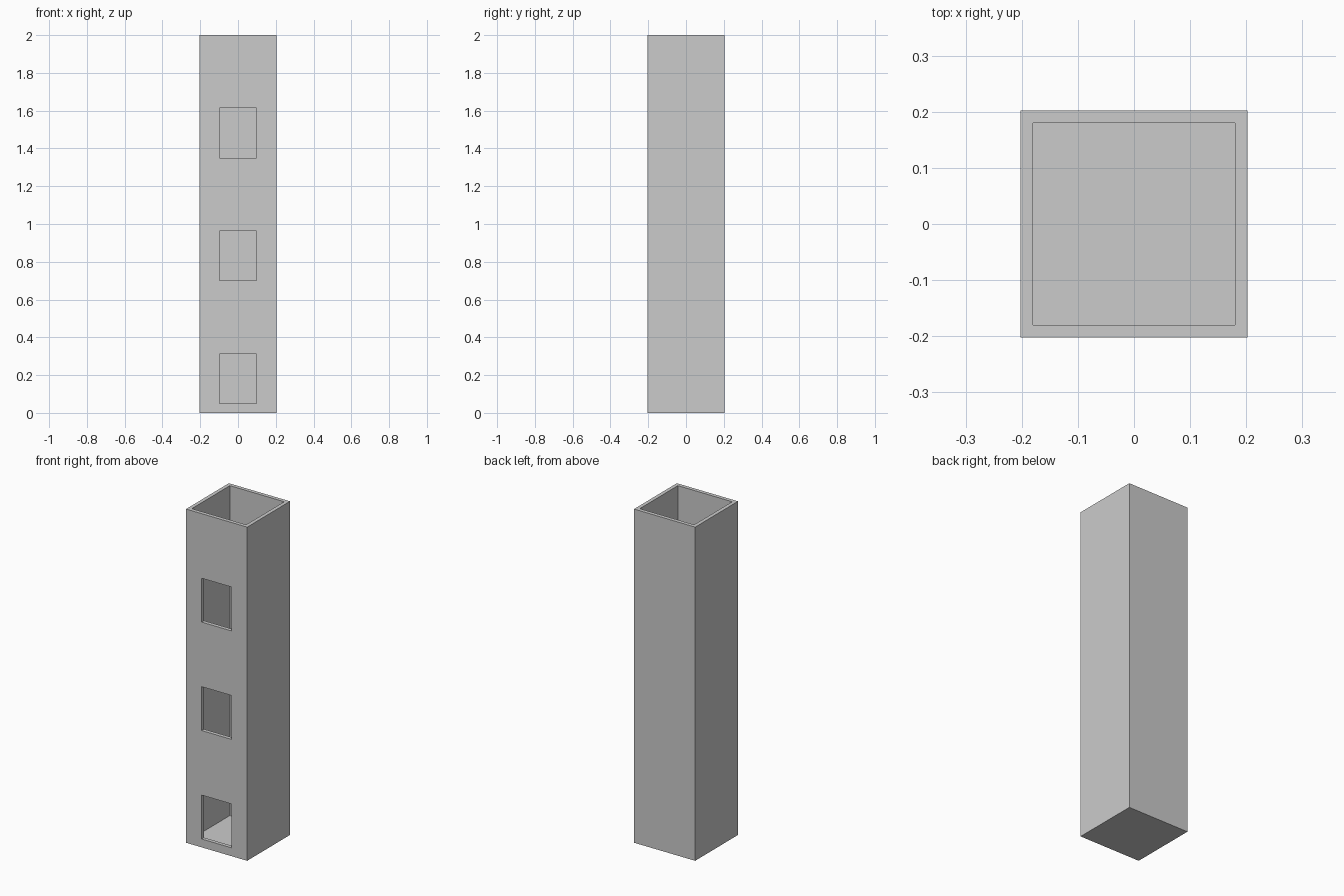
import bpy

if "Cube" in bpy.data.objects:
    bpy.data.objects.remove(bpy.data.objects["Cube"])

HALF, WALL, HEIGHT = 0.2027, 0.0225, 2.0


def box(name, x, y, z):
    """Box spanning the given (min, max) ranges."""
    bpy.ops.mesh.primitive_cube_add(size=1, location=[sum(r) / 2 for r in (x, y, z)])
    ob = bpy.context.object
    ob.name = name
    ob.scale = [r[1] - r[0] for r in (x, y, z)]
    bpy.ops.object.transform_apply(location=True, rotation=False, scale=True)
    return ob


def cut(target, cutter):
    mod = target.modifiers.new("cut_" + cutter.name, 'BOOLEAN')
    mod.operation = 'DIFFERENCE'
    mod.solver = 'EXACT'
    mod.object = cutter
    bpy.context.view_layer.objects.active = target
    bpy.ops.object.modifier_apply(modifier=mod.name)
    bpy.data.objects.remove(cutter)


# Square shaft
outer = (-HALF, HALF)
inner = (-HALF + WALL, HALF - WALL)
shaft = box("tower_shaft", outer, outer, (0, HEIGHT))

# Hollow interior, open at the top, with a floor
cut(shaft, box("interior", inner, inner, (WALL, HEIGHT + 0.1)))

# Three openings through the front wall
for i in range(3):
    z = 0.05 + 0.65 * i
    cut(shaft, box("opening", (-0.099, 0.099), (-HALF - 0.1, -0.1), (z, z + 0.263)))
